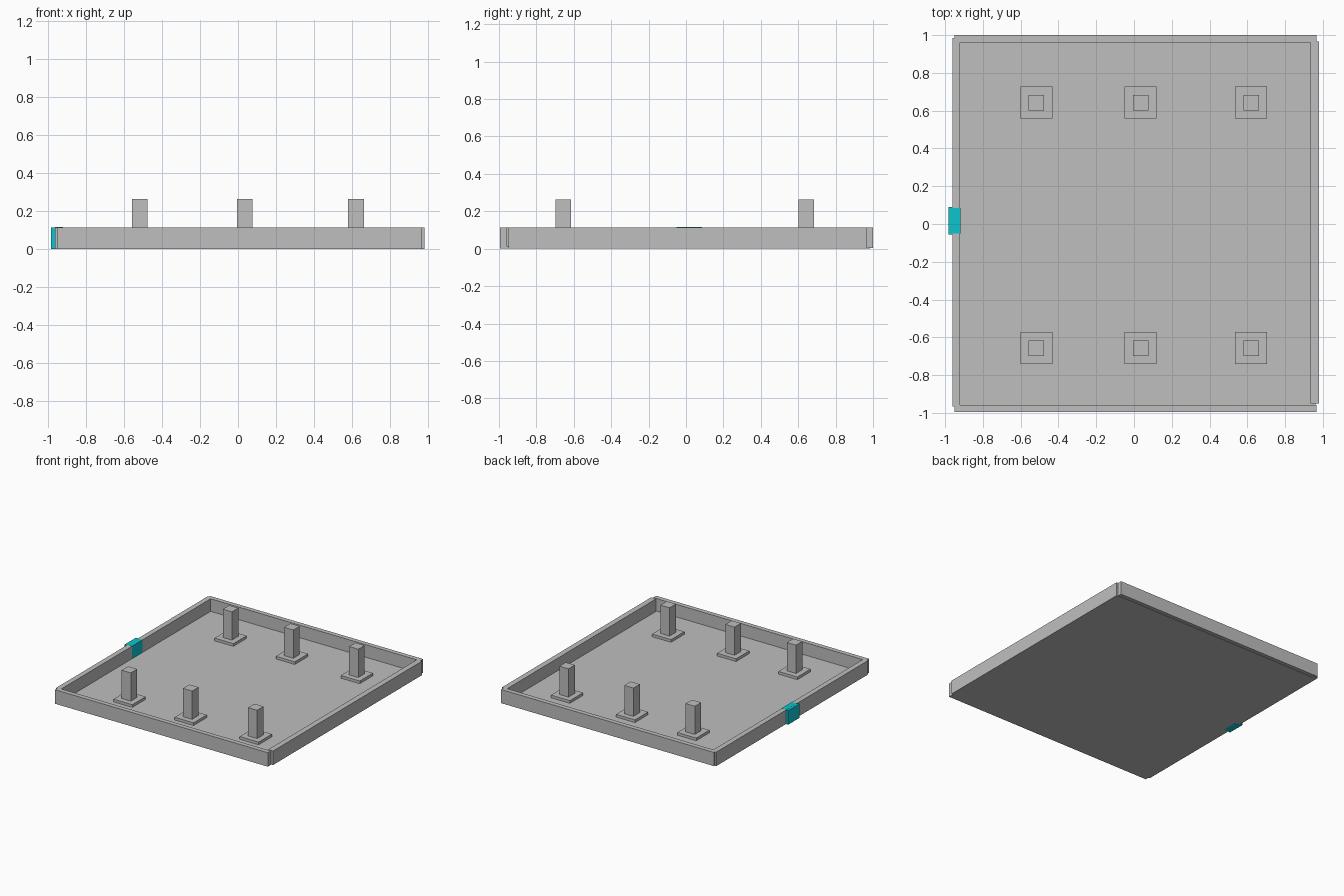
import bpy

cube = bpy.data.objects.get("Cube")
if cube:
    bpy.data.objects.remove(cube, do_unlink=True)


def material(name, rgb):
    m = bpy.data.materials.new(name)
    m.use_nodes = True
    m.diffuse_color = (*rgb, 1)
    m.node_tree.nodes["Principled BSDF"].inputs["Base Color"].default_value = (*rgb, 1)
    return m


grey = material("light grey", (0.52, 0.52, 0.52))
cyan = material("cyan", (0.004, 0.56, 0.61))


def box(name, xs, ys, zs, mat=grey):
    """Axis-aligned box from its x, y and z ranges."""
    spans = (xs, ys, zs)
    centre = [(a + b) / 2 for a, b in spans]
    bpy.ops.mesh.primitive_cube_add(size=1, location=centre)
    obj = bpy.context.object
    obj.name = name
    obj.scale = [b - a for a, b in spans]
    bpy.ops.object.transform_apply(location=False, rotation=False, scale=True)
    obj.data.materials.append(mat)
    return obj


WALL_TOP = 0.114
FLOOR_TOP = 0.012
DOOR = (-0.05, 0.085)
full = (0, WALL_TOP)

# Ground slab
box("floor", (-0.94, 0.96), (-0.985, 0.97), (0, FLOOR_TOP))

# Perimeter walls, slightly offset from each other at the corners
box("front_wall", (-0.95, 0.965), (-0.995, -0.957), full)
box("back_wall", (-0.95, 0.965), (0.962, 1.0), (0.003, WALL_TOP))
box("left_wall", (0.935, 0.98), (-0.95, 0.965), full)
box("right_wall_front", (-0.962, -0.92), (-0.965, DOOR[0]), full)
box("right_wall_back", (-0.962, -0.92), (DOOR[1], 0.985), full)

# Coloured gate filling the gap in the right wall, with a wider outer plate
box("gate", (-0.962, -0.919), DOOR, (0, WALL_TOP + 0.001), cyan)
box("gate_plate", (-0.982, -0.962), (-0.055, 0.09), full, cyan)

# Two rows of square posts on square footings
for row, y in (("back", 0.643), ("front", -0.657)):
    for col, x in (("right", -0.517), ("middle", 0.035), ("left", 0.62)):
        for part, r, zs in (("footing", 0.085, (FLOOR_TOP, 0.034)),
                            ("post", 0.041, (0.034, 0.264))):
            box(f"{row}_{col}_{part}", (x - r, x + r), (y - r, y + r), zs)
